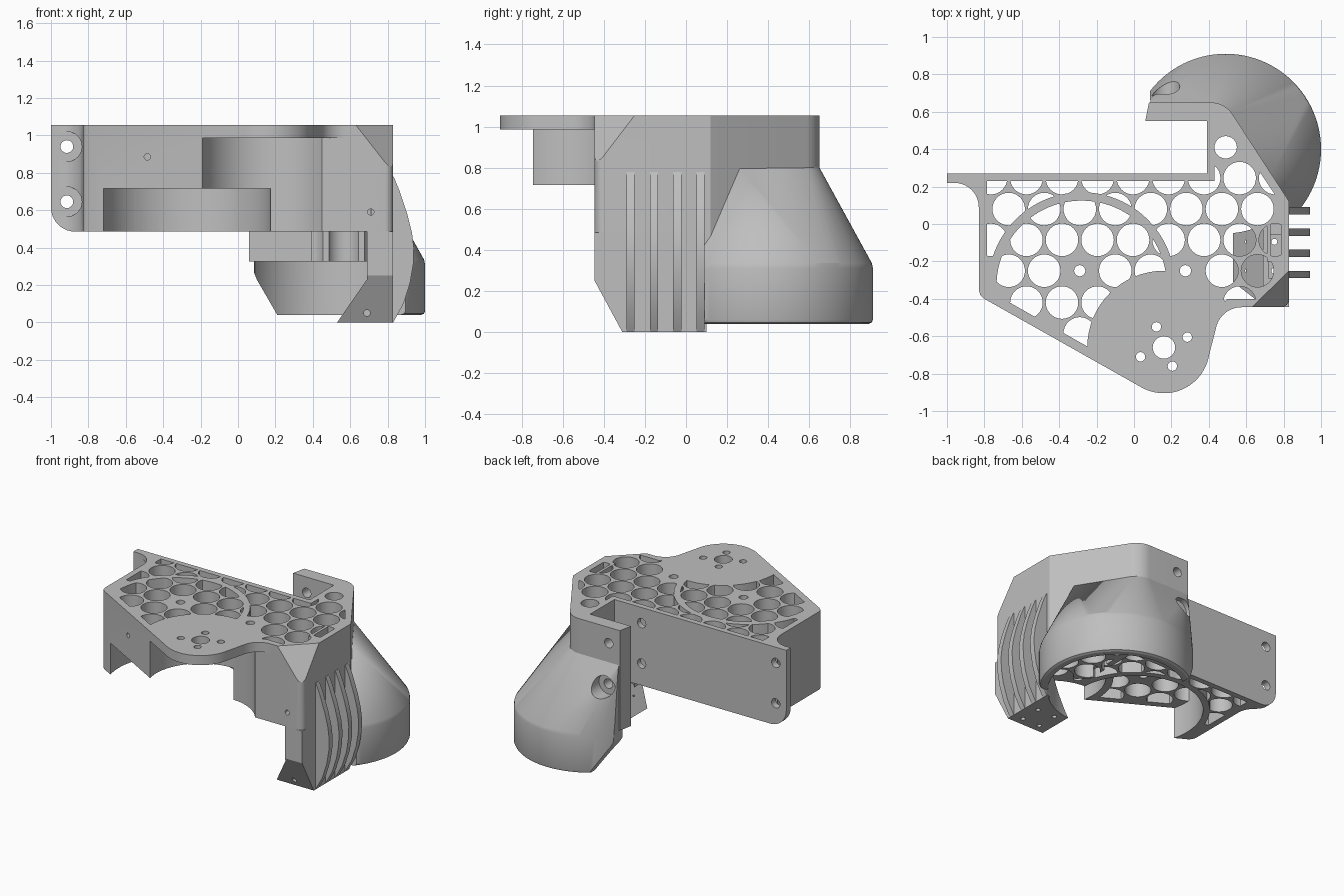
import bpy, bmesh, math
from mathutils import Vector

if "Cube" in bpy.data.objects:
    bpy.data.objects.remove(bpy.data.objects["Cube"])

grey = bpy.data.materials.new("plain grey")
grey.use_nodes = True
grey.diffuse_color = (0.52, 0.52, 0.52, 1)
grey.node_tree.nodes["Principled BSDF"].inputs["Base Color"].default_value = (0.52, 0.52, 0.52, 1)


def make(name, bm):
    bmesh.ops.recalc_face_normals(bm, faces=bm.faces)
    me = bpy.data.meshes.new(name)
    bm.to_mesh(me)
    bm.free()
    me.materials.append(grey)
    ob = bpy.data.objects.new(name, me)
    bpy.context.collection.objects.link(ob)
    return ob


def arc(cx, cy, r, a0, a1, n=10):
    angles = [math.radians(a0 + (a1 - a0) * i / n) for i in range(n + 1)]
    return [(cx + r * math.cos(a), cy + r * math.sin(a)) for a in angles]


def circle(cx, cy, r, n=48):
    return arc(cx, cy, r, 0, 360, n)[:-1]


PLACE = {"x": lambda a, b, c: (c, a, b),
         "y": lambda a, b, c: (a, c, b),
         "z": lambda a, b, c: (a, b, c)}


def prisms(name, profiles, lo, hi, axis="z"):
    """Extrude closed profiles between two levels along an axis."""
    bm = bmesh.new()
    for pts in profiles:
        low, high = [[bm.verts.new(PLACE[axis](a, b, c)) for a, b in pts] for c in (lo, hi)]
        for i in range(len(pts)):
            j = (i + 1) % len(pts)
            bm.faces.new((low[i], low[j], high[j], high[i]))
        bm.faces.new(low[::-1])
        bm.faces.new(high)
    return make(name, bm)


def hull(name, points):
    bm = bmesh.new()
    for p in points:
        bm.verts.new(p)
    bmesh.ops.convex_hull(bm, input=bm.verts)
    loose = [v for v in bm.verts if not v.link_faces]
    bmesh.ops.delete(bm, geom=loose, context="VERTS")
    return make(name, bm)


def boolean(ob, tool, op="DIFFERENCE", keep=False):
    mod = ob.modifiers.new("cut", "BOOLEAN")
    mod.object, mod.operation, mod.solver = tool, op, "EXACT"
    bpy.context.view_layer.update()
    graph = bpy.context.evaluated_depsgraph_get()
    me = bpy.data.meshes.new_from_object(ob.evaluated_get(graph))
    ob.modifiers.clear()
    ob.data = me
    if not keep:
        bpy.data.objects.remove(tool)


TOP, UNDER, RIM, LEDGE = 1.055, 0.985, 0.485, 0.325
MOTOR, FAN, BELL = (0.16, -0.66), (-0.28, -0.33), (0.49, 0.40)

# Plan outline, and the inner area where the honeycomb is allowed
back_arm = [(0.06, 0.55), (0.08, 0.65)] + arc(0.41, 0.51, 0.14, 90, 35)
outline = ([(-1, 0.27), (0.39, 0.27), (0.39, 0.55)] + back_arm
           + [(0.83, 0.12)] + arc(0.785, -0.40, 0.045, 0, -90, 6)
           + arc(0.575, -0.585, 0.14, 90, 170)
           + arc(*MOTOR, 0.245, -10, -120, 24)
           + [(-0.80, -0.40), (-0.822, -0.38), (-0.83, -0.35)]
           + arc(-0.96, 0.09, 0.13, 0, 90) + [(-1, 0.22)])
inside = [(-0.785, 0.23), (0.43, 0.23), (0.43, 0.55), (0.49, 0.55), (0.785, 0.11),
          (0.785, -0.30), (0.69, -0.40), (0.50, -0.40), (0.45, -0.45),
          (0.16, -0.75), (0, -0.796), (-0.785, -0.352)]

# Solid housing with motor pocket and fan recess
housing = prisms("housing", [outline], RIM, TOP)
boolean(housing, prisms("pocket", [circle(*MOTOR, 0.36, 96)], 0, UNDER))
boolean(housing, prisms("neck", [[(0.2, -0.445), (0.7, -0.445), (0.7, -1), (0.2, -1)]], 0, UNDER))
boolean(housing, prisms("fan", [circle(*FAN, 0.455, 96)], 0, 0.715))

# Rear block above the bell opening
rear = prisms("rear_block", [back_arm + [(0.83, 0.12), (0.83, 0.08), (0.69, 0.08), (0.69, -0.05),
                                         (0.39, -0.05), (0.39, 0.55)]], LEDGE, RIM)

# Hollow duct running down to the foot, rounded where the bell opening meets it
duct = prisms("duct_foot", [[(0.69, RIM), (0.83, RIM), (0.83, 0), (0.53, 0), (0.69, 0.23)]],
              -0.445, 0.10, "y")
boolean(duct, prisms("duct hollow", [[(0.72, 0.6), (0.79, 0.6), (0.79, 0.03), (0.59, 0.03),
                                      (0.72, 0.21)]], -0.29, -0.06, "y"))
boolean(duct, prisms("toe", [[(-0.6, 0.25), (-0.445, 0.25), (-0.31, 0), (-0.28, -0.06), (-0.6, -0.06)]],
                     0, 1, "x"))
boolean(duct, prisms("drum", [circle(*BELL, 0.45, 96)], -1, LEDGE))
boolean(duct, prisms("foot holes", [circle(x, y, 0.016, 16) for x in (0.61, 0.75)
                                    for y in (-0.25, -0.095)], -0.1, 0.1))

# Bell shroud: hull from the wall outline down to an open drum
rings = ((0.49, 0.04), (0.505, 0.047), (0.51, 0.06), (0.51, 0.31), (0.505, 0.335))
bell = hull("bell_shroud", [(x, y, z) for r, z in rings for x, y in circle(*BELL, r, 96)]
            + [(x, y, 0.80) for x, y in back_arm[1:] + [(0.735, 0.26)]])
boolean(bell, prisms("keep", [[(0.09, 0.60), (0.45, 0.60), (0.50, 0.55), (0.80, 0.09), (1.1, 0.09),
                               (1.1, 1), (0.12, 1), (0.085, 0.7)]], -1, 2), "INTERSECT")
boolean(bell, prisms("drum", [circle(*BELL, 0.45, 96)], -1, LEDGE))
boolean(bell, prisms("slant", [[(-0.1, 0.33), (0.06, 0.33), (0.10, 0.23), (0.21, 0.04),
                                (0.23, -0.1), (-0.1, -0.1)]], 0, 2, "y"))

# Honeycomb drilled right through, trimmed by the walls, fan ring and motor seat
comb = []
for y, x0, count in ((0.245, -0.765, 9), (0.08, -0.67, 8), (-0.085, -0.765, 9),
                     (-0.25, -0.67, 8), (-0.42, -0.575, 7), (-0.585, -0.29, 1)):
    for i in range(count):
        x = x0 + 0.19 * i
        screw_spot = y == -0.25 and i in (2, 5)
        if not screw_spot and not (y == -0.42 and abs(x - 0.2) < 0.1):
            comb.append(circle(x, y, 0.087, 32))
holes = prisms("holes", comb, 0.3, 1.2)
boolean(holes, prisms("area", [inside], -1, 2), "INTERSECT")
ring = prisms("ring", [circle(*FAN, 0.50, 96)], -2, 2)
boolean(ring, prisms("bore", [circle(*FAN, 0.455, 96)], -3, 3))
boolean(holes, ring)
boolean(holes, prisms("seat", [circle(*MOTOR, 0.41, 64)], -2, 2))
boolean(holes, prisms("rib wall", [[(0.71, -0.2), (0.73, -0.2), (0.73, 0), (0.71, 0)]], -2, 2))
small = [(0.49, 0.41, 0.06), (-0.29, -0.25, 0.03), (0.275, -0.25, 0.03), (*MOTOR, 0.06),
         (0.12, -0.55, 0.025), (0.285, -0.605, 0.025), (0.035, -0.71, 0.025), (0.205, -0.76, 0.025)]
for part in (housing, rear):
    boolean(part, holes, keep=True)
    boolean(part, prisms("small holes", [circle(*h, 24) for h in small], 0.3, 1.2))
boolean(duct, holes)

# Sloped front corner and rounded tab corner
corner = Vector((0.85, -0.465, 1.075))
offsets = ((0, 0, 0), (-0.256, 0, 0), (0, 0.25, 0), (0, 0, -0.327))
boolean(housing, hull("corner", [corner + Vector(d) for d in offsets]))
tab_round = arc(-0.87, 0.615, 0.13, 180, 270) + [(-0.87, 0.4), (-1.1, 0.4), (-1.1, 0.615)]
boolean(housing, prisms("tab round", [tab_round], 0, 1, "y"))

# Screw holes with counterbores, and the small front holes
for z in (0.94, 0.645):
    boolean(housing, prisms("screw", [circle(x, z, 0.034, 24) for x in (-0.915, 0.17)], 0.1, 1, "y"))
    boolean(housing, prisms("bore", [circle(-0.915, z, 0.08, 32)], -0.1, 0.22, "y"))
boolean(bell, prisms("screw", [circle(0.17, 0.645, 0.034, 24)], 0.4, 1, "y"))
boolean(bell, prisms("bore", [circle(0.17, 0.645, 0.075, 32)], 0.655, 1, "y"))
for ob, x, z in ((housing, -0.485, 0.885), (housing, 0.71, 0.59), (duct, 0.69, 0.05)):
    boolean(ob, prisms("pin", [circle(x, z, 0.017, 16)], -0.9, -0.3, "y"))

# Bowed ribs on the left side
bow = [(0.80, 0.78), (0.832, 0.78), (0.865, 0.70), (0.905, 0.58), (0.93, 0.48), (0.94, 0.40),
       (0.937, 0.31), (0.92, 0.21), (0.885, 0.10), (0.83, 0), (0.80, 0)]
ribs = [prisms(f"rib_{i + 1}", [bow], y - 0.02, y + 0.02, "y")
        for i, y in enumerate((0.07, -0.043, -0.156, -0.27))]

# Smooth curved walls, sharp edges kept
bpy.ops.object.select_all(action="DESELECT")
for ob in [housing, rear, bell, duct] + ribs:
    ob.select_set(True)
bpy.context.view_layer.objects.active = housing
bpy.ops.object.shade_smooth_by_angle(angle=math.radians(25))
